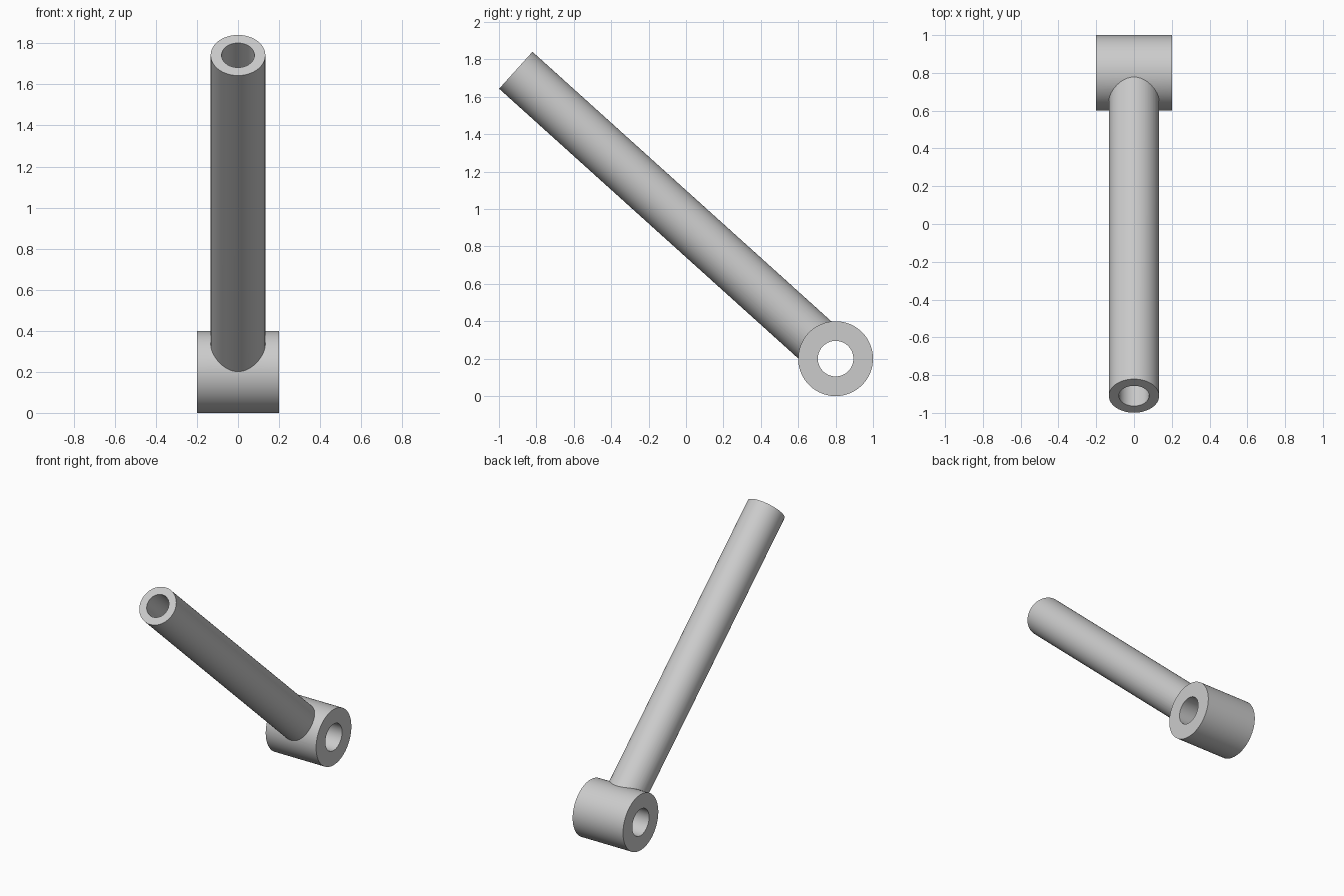
import bpy
import bmesh
import math
from mathutils import Matrix, Vector

cube = bpy.data.objects.get("Cube")
if cube:
    bpy.data.objects.remove(cube, do_unlink=True)

grey = bpy.data.materials.new("light grey metal")
grey.use_nodes = True
colour = (0.6, 0.6, 0.6, 1)
grey.diffuse_color = colour
grey.node_tree.nodes["Principled BSDF"].inputs["Base Color"].default_value = colour


def tube(name, start, end, outer, inner, sides=96):
    """Hollow cylinder with flat ring ends, running from start to end."""
    axis = end - start
    place = Matrix.Translation(start) @ axis.to_track_quat("Z", "Y").to_matrix().to_4x4()
    bm = bmesh.new()
    profile = [(outer, 0), (outer, axis.length), (inner, axis.length), (inner, 0)]
    rings = []
    for radius, height in profile:
        ring = []
        for i in range(sides):
            a = math.tau * i / sides
            point = Vector((radius * math.cos(a), radius * math.sin(a), height))
            ring.append(bm.verts.new(place @ point))
        rings.append(ring)
    for k, ring in enumerate(rings):
        following = rings[(k + 1) % len(rings)]
        for i in range(sides):
            j = (i + 1) % sides
            bm.faces.new((ring[i], ring[j], following[j], following[i]))
    bmesh.ops.recalc_face_normals(bm, faces=bm.faces)
    mesh = bpy.data.meshes.new(name)
    bm.to_mesh(mesh)
    bm.free()
    mesh.materials.append(grey)
    obj = bpy.data.objects.new(name, mesh)
    bpy.context.collection.objects.link(obj)
    return obj


# Pivot hub lying across the model, and the slanted arm that rises from it
hub_centre = Vector((0, 0.8, 0.2))
half_width = Vector((0.2, 0, 0))
arm_end = Vector((0, -0.91, 1.742))
direction = (arm_end - hub_centre).normalized()

hub = tube("pivot_hub_with_arm", hub_centre - half_width, hub_centre + half_width, 0.2, 0.095)
arm = tube("arm_tube", hub_centre + direction * 0.14, arm_end, 0.133, 0.08)

# Weld the arm to the hub so the joint is one clean surface
weld = hub.modifiers.new("weld", "BOOLEAN")
weld.operation = "UNION"
weld.solver = "EXACT"
weld.object = arm
bpy.ops.object.select_all(action="DESELECT")
hub.select_set(True)
bpy.context.view_layer.objects.active = hub
bpy.ops.object.modifier_apply(modifier=weld.name)
bpy.data.objects.remove(arm, do_unlink=True)

bpy.ops.object.shade_smooth_by_angle(angle=math.radians(30))
